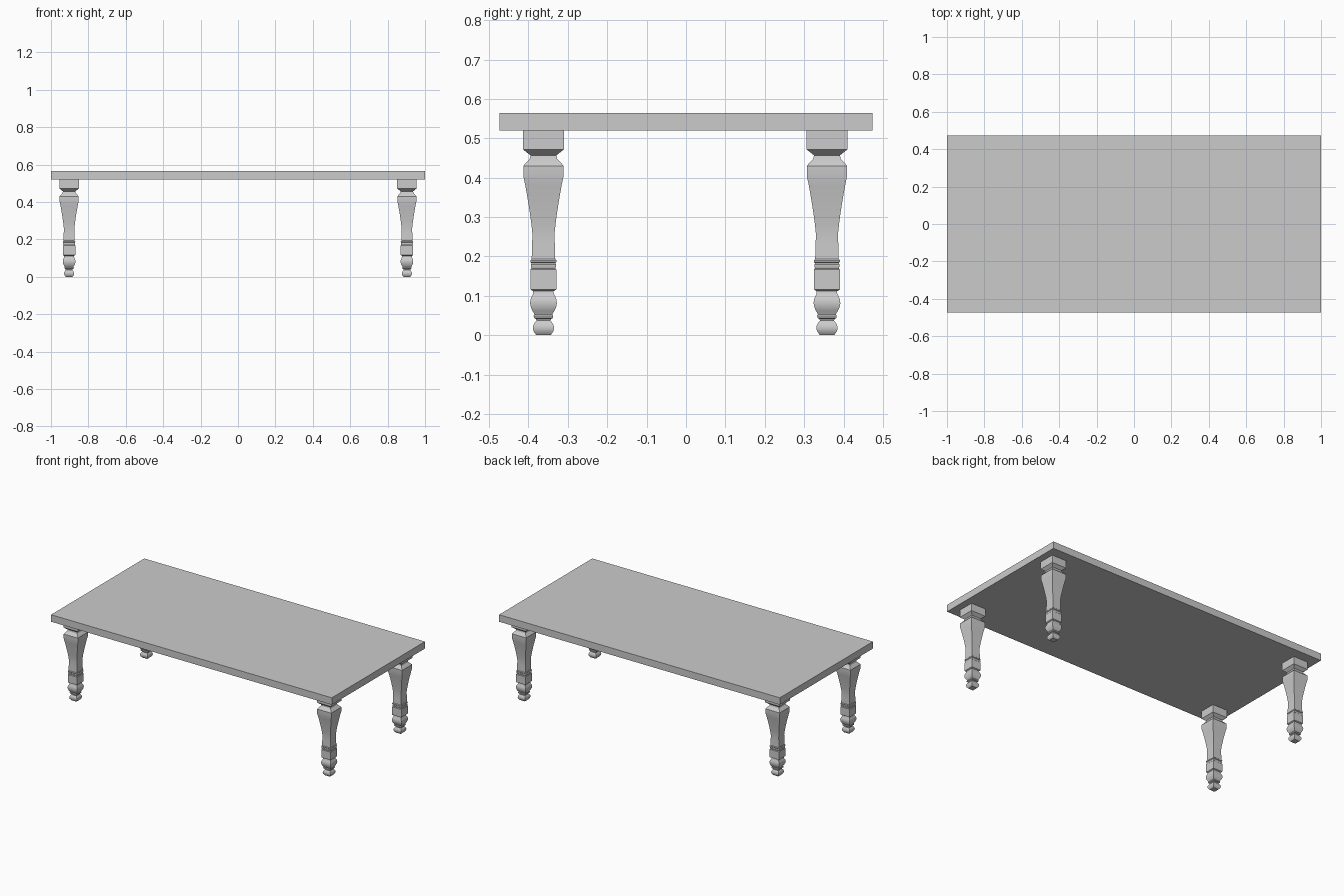
import bpy, bmesh

# Square leg profile: (half width, height) from foot to table underside
PROFILE = [
    (0.018, 0.0), (0.021, 0.004), (0.025, 0.010), (0.027, 0.017), (0.026, 0.025),
    (0.022, 0.032), (0.018, 0.037), (0.019, 0.041), (0.024, 0.044), (0.025, 0.049),
    (0.023, 0.053), (0.024, 0.056), (0.028, 0.062), (0.032, 0.071), (0.034, 0.081),
    (0.033, 0.091), (0.029, 0.100), (0.026, 0.106), (0.026, 0.112), (0.033, 0.116),
    (0.033, 0.167), (0.030, 0.170), (0.032, 0.175), (0.032, 0.180), (0.030, 0.183),
    (0.033, 0.186), (0.033, 0.190), (0.030, 0.193), (0.029, 0.225), (0.028, 0.257),
    (0.031, 0.285), (0.034, 0.307), (0.039, 0.340), (0.046, 0.380), (0.051, 0.404),
    (0.051, 0.430), (0.043, 0.440), (0.035, 0.448), (0.033, 0.457), (0.052, 0.472),
    (0.052, 0.520),
]


def smooth(obj):
    bpy.ops.object.select_all(action='DESELECT')
    obj.select_set(True)
    bpy.context.view_layer.objects.active = obj
    bpy.ops.object.shade_smooth_by_angle(angle=0.5)


def make_leg(name, x, y):
    bm = bmesh.new()
    rings = [[bm.verts.new((sx * r, sy * r, z))
              for sx, sy in ((-1, -1), (1, -1), (1, 1), (-1, 1))]
             for r, z in PROFILE]
    for a, b in zip(rings, rings[1:]):
        for i in range(4):
            j = (i + 1) % 4
            bm.faces.new((a[i], a[j], b[j], b[i]))
    bm.faces.new(rings[0][::-1])
    bm.faces.new(rings[-1])
    mesh = bpy.data.meshes.new(name)
    bm.to_mesh(mesh)
    bm.free()
    leg = bpy.data.objects.new(name, mesh)
    leg.location = (x, y, 0)
    bpy.context.collection.objects.link(leg)
    smooth(leg)


# Flat rectangular top
bpy.ops.mesh.primitive_cube_add(size=1, location=(0, 0, 0.5425))
top = bpy.context.object
top.name = "table_top"
top.scale = (2.0, 0.948, 0.045)

# Four turned-style square legs
for side, x in (("left", -0.903), ("right", 0.903)):
    for end, y in (("front", -0.362), ("back", 0.358)):
        make_leg(f"{end}_{side}_leg", x, y)
